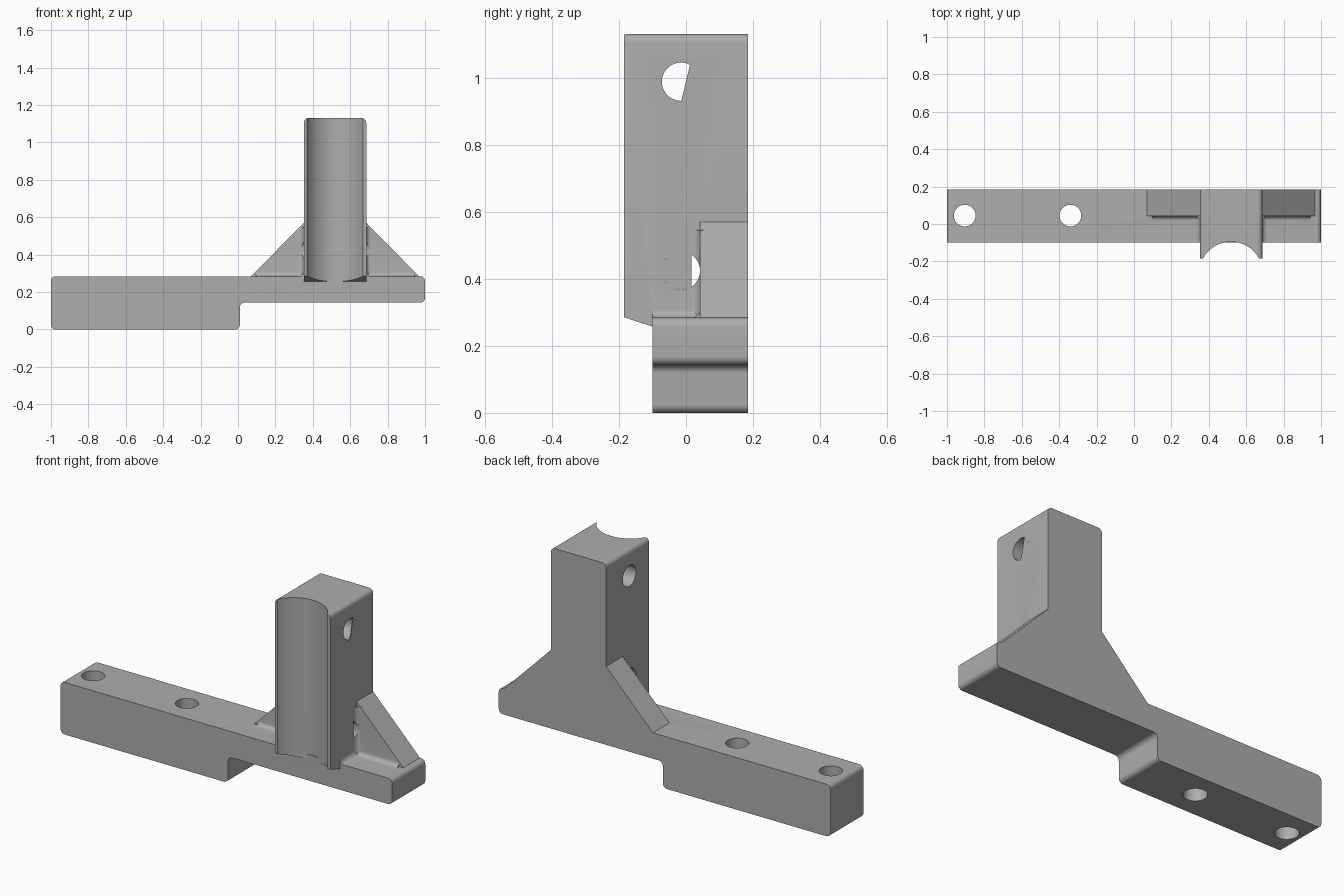
import bpy, bmesh, math
from mathutils import Vector

cube = bpy.data.objects.get("Cube")
if cube:
    bpy.data.objects.remove(cube, do_unlink=True)

grey = bpy.data.materials.new("plain grey")
grey.use_nodes = True
grey.diffuse_color = (0.42, 0.42, 0.42, 1)
grey.node_tree.nodes["Principled BSDF"].inputs["Base Color"].default_value = (0.42, 0.42, 0.42, 1)

PLACE = {"x": lambda a, b, t: (t, a, b),
         "y": lambda a, b, t: (a, t, b),
         "z": lambda a, b, t: (a, b, t)}


def prism(name, points, axis, start, end):
    """Extrude a flat outline along an axis."""
    bm = bmesh.new()
    rings = [[bm.verts.new(PLACE[axis](p[0], p[1], t)) for p in points] for t in (start, end)]
    bm.faces.new(rings[0])
    bm.faces.new(rings[1])
    n = len(points)
    for i in range(n):
        j = (i + 1) % n
        bm.faces.new((rings[0][i], rings[0][j], rings[1][j], rings[1][i]))
    bmesh.ops.recalc_face_normals(bm, faces=bm.faces)
    mesh = bpy.data.meshes.new(name)
    bm.to_mesh(mesh)
    bm.free()
    mesh.materials.append(grey)
    obj = bpy.data.objects.new(name, mesh)
    bpy.context.collection.objects.link(obj)
    return obj


def arc(cx, cy, r, a0, a1, steps):
    return [(cx + r * math.cos(a0 + (a1 - a0) * i / steps),
             cy + r * math.sin(a0 + (a1 - a0) * i / steps)) for i in range(steps + 1)]


def circle(cx, cy, r, steps=48):
    return arc(cx, cy, r, 0, 2 * math.pi, steps)[:-1]


def rounded(corners, steps=6):
    """Outline with right-angled corners given as (a, b, radius)."""
    out = []
    for i, (a, b, r) in enumerate(corners):
        p = Vector((a, b))
        if r == 0:
            out.append(p)
            continue
        u = (Vector(corners[i - 1][:2]) - p).normalized()
        v = (Vector(corners[(i + 1) % len(corners)][:2]) - p).normalized()
        centre = p + r * (u + v)
        for k in range(steps + 1):
            t = k / steps * math.pi / 2
            out.append(centre - r * (v * math.cos(t) + u * math.sin(t)))
    return out


def fillet(name, a, b, sa, sb, axis, start, end, r=0.025):
    """Concave strip in the corner (a, b), opening towards signs sa, sb."""
    e = 0.01
    curve = [(a + sa * r * (1 - math.sin(t)), b + sb * r * (1 - math.cos(t)))
             for t in (math.pi / 2 * k / 6 for k in range(7))]
    pts = [(a - sa * e, b - sb * e), (a + sa * r, b - sb * e)] + curve + [(a - sa * e, b + sb * r)]
    return prism(name, pts, axis, start, end)


def combine(obj, others, operation):
    for other in others:
        mod = obj.modifiers.new("combine", "BOOLEAN")
        mod.operation = operation
        mod.solver = "EXACT"
        mod.object = other
        bpy.context.view_layer.update()
        graph = bpy.context.evaluated_depsgraph_get()
        mesh = bpy.data.meshes.new_from_object(obj.evaluated_get(graph))
        obj.modifiers.clear()
        obj.data = mesh
        bpy.data.objects.remove(other, do_unlink=True)


FRONT, BACK, TOP = -0.10, 0.185, 0.284
LEFT_X, RIGHT_X, MID_X = 0.352, 0.686, 0.519
RIB = 0.042

# Stepped base bar
bracket = prism("bracket_body", rounded([
    (-1, 0, 0.025), (0.01, 0, 0.025), (0.01, 0.143, 0.025),
    (1, 0.143, 0.025), (1, TOP, 0.025), (-1, TOP, 0.025)]), "y", FRONT, BACK)

# Upright with a rounded channel and a slanted lower lip
column = prism("column", rounded([
    (LEFT_X, 0.2, 0), (RIGHT_X, 0.2, 0),
    (RIGHT_X, 1.13, 0.025), (LEFT_X, 1.13, 0.025)]), "y", -0.185, BACK)
channel = prism("channel_cutter", circle(MID_X, -0.265, 0.17, 96), "z", 0.1, 1.3)
lip = prism("lip_cutter", [(-0.22, 0.1), (-0.09, 0.1), (-0.09, 0.254), (-0.22, 0.297)], "x", 0.2, 0.8)
combine(column, [channel, lip], "DIFFERENCE")

# Triangular ribs on both sides, with soft inner corners
parts = [column]
for side, x, tip in ((-1, LEFT_X, 0.07), (1, RIGHT_X, 0.968)):
    inner = x - side * 0.05
    parts.append(prism("rib", [(inner, 0.2), (tip, 0.2), (tip, TOP), (x, 0.57), (inner, 0.57)],
                       "y", RIB, BACK))
    parts.append(fillet("foot_fillet", x, TOP, side, 1, "y", FRONT, RIB + 0.01))
    parts.append(fillet("rib_fillet", x, RIB, side, -1, "z", TOP - 0.01, 0.545))
    ends = sorted((x - side * 0.01, tip - side * 0.025))
    parts.append(fillet("base_fillet", RIB, TOP, -1, 1, "x", *ends))
combine(bracket, parts, "UNION")

# Screw holes through the bar and tie holes through the upright
HOLE_Y, HOLE_R = -0.015, 0.057
cutters = [prism("screw_cutter", circle(x, 0.045, 0.058), "z", -0.2, 0.6) for x in (-0.905, -0.34)]
cutters += [prism("tie_cutter", circle(HOLE_Y, z, HOLE_R), "x", 0.2, 0.85) for z in (0.988, 0.424)]
combine(bracket, cutters, "DIFFERENCE")

# Thin webs that partly close the tie holes on one side
upper = prism("upper_hole_web", arc(HOLE_Y, 0.988, HOLE_R, -1.55, 1.08, 20), "x", RIGHT_X - 0.004, RIGHT_X)
lower = prism("lower_hole_web", arc(HOLE_Y, 0.424, HOLE_R, 1.0, 2 * math.pi - 1.0, 30), "x",
              RIGHT_X - 0.004, RIGHT_X)

# Smooth shading with crisp edges
bpy.ops.object.select_all(action="DESELECT")
for obj in (bracket, upper, lower):
    obj.select_set(True)
bpy.context.view_layer.objects.active = bracket
bpy.ops.object.shade_smooth_by_angle(angle=math.radians(30))
